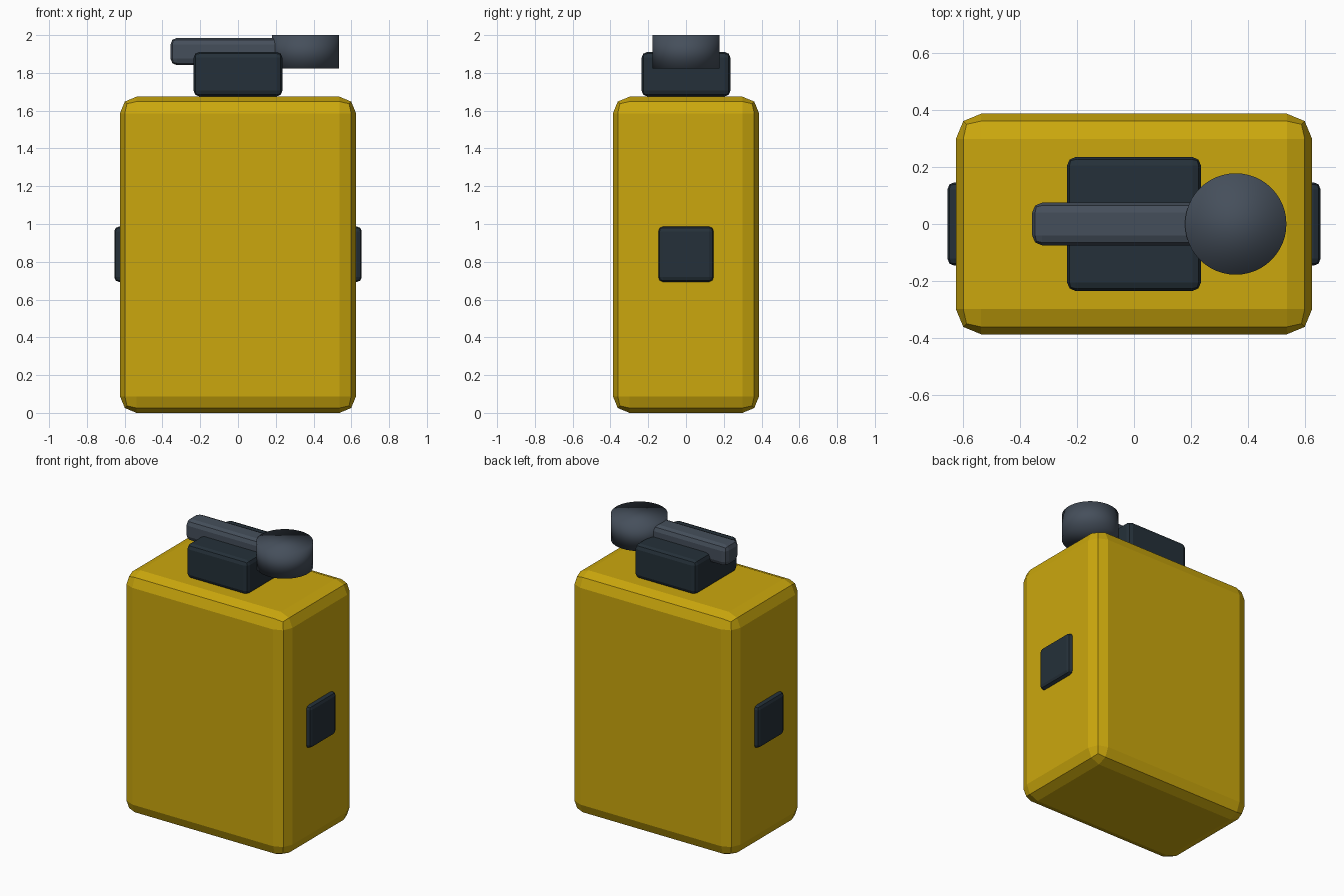
import bpy

# Remove the default object
cube = bpy.data.objects.get("Cube")
if cube:
    bpy.data.objects.remove(cube, do_unlink=True)


def make_material(name, color):
    mat = bpy.data.materials.new(name)
    mat.use_nodes = True
    mat.diffuse_color = (*color, 1)
    mat.node_tree.nodes["Principled BSDF"].inputs["Base Color"].default_value = (*color, 1)
    return mat


YELLOW = make_material("mustard yellow", (0.60, 0.39, 0.004))
DARK = make_material("dark slate", (0.018, 0.03, 0.041))
GREY = make_material("steel grey", (0.06, 0.078, 0.105))


def rounded_box(name, center, size, bevel, mat):
    """Flat-shaded box with two-step chamfered edges."""
    bpy.ops.mesh.primitive_cube_add(size=1, location=center)
    obj = bpy.context.object
    obj.name = name
    obj.scale = size
    bpy.ops.object.transform_apply(location=False, rotation=False, scale=True)
    obj.data.materials.append(mat)
    mod = obj.modifiers.new("rounded edges", "BEVEL")
    mod.width = bevel
    mod.segments = 2
    mod.limit_method = "NONE"
    return obj


# Main canister body
rounded_box("body", (0, 0, 0.837), (1.25, 0.774, 1.674), 0.088, YELLOW)

# Neck block and lever on top
rounded_box("neck", (0, 0, 1.793), (0.47, 0.47, 0.235), 0.03, DARK)
rounded_box("lever", (0, 0, 1.913), (0.715, 0.15, 0.145), 0.035, GREY)

# Round knob, softly shaded over its rim
bpy.ops.mesh.primitive_cylinder_add(vertices=48, radius=0.178, depth=0.177,
                                    location=(0.357, 0, 1.9115))
knob = bpy.context.object
knob.name = "knob"
knob.data.materials.append(GREY)
bpy.ops.object.shade_smooth()

# Side pads, one on each side
for side, label in ((1, "left"), (-1, "right")):
    rounded_box(f"{label}_side_pad", (side * 0.61, 0, 0.84),
                (0.09, 0.293, 0.293), 0.025, DARK)
